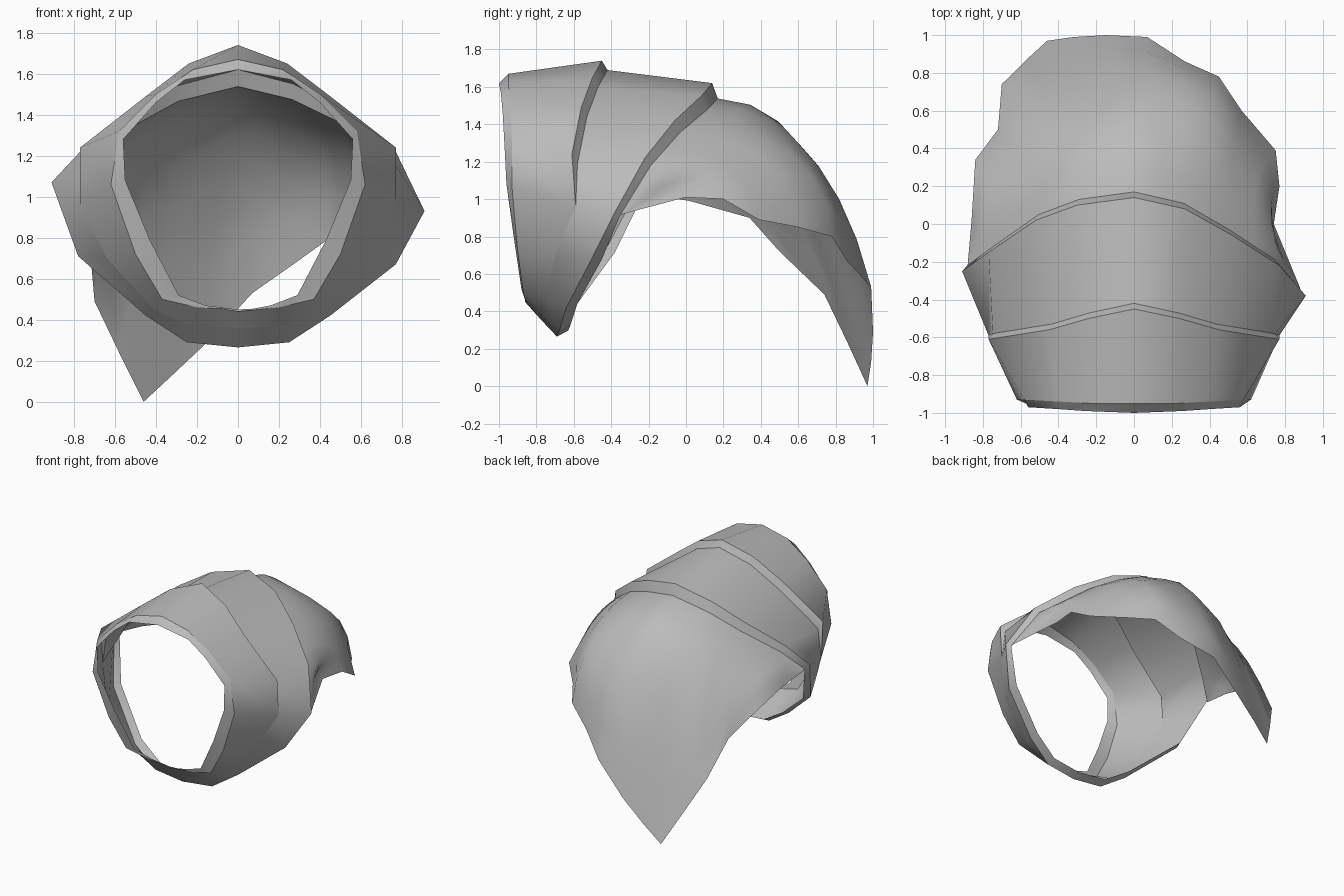
import bpy
import bmesh
import math
from mathutils import Vector

old = bpy.data.objects.get("Cube")
if old:
    bpy.data.objects.remove(old, do_unlink=True)

cloth = bpy.data.materials.new("plain_grey")
cloth.use_nodes = True
grey = (0.5, 0.5, 0.5, 1)
cloth.diffuse_color = grey
cloth.node_tree.nodes["Principled BSDF"].inputs["Base Color"].default_value = grey


def loft(name, rows, closed):
    """Skin a list of equally long rows of points."""
    bm = bmesh.new()
    grid = [[bm.verts.new(p) for p in row] for row in rows]
    count = len(rows[0])
    for a, b in zip(grid, grid[1:]):
        for i in range(count if closed else count - 1):
            j = (i + 1) % count
            bm.faces.new((a[i], a[j], b[j], b[i]))
    bmesh.ops.remove_doubles(bm, verts=bm.verts, dist=0.0005)
    bmesh.ops.dissolve_degenerate(bm, edges=bm.edges, dist=0.0005)
    bmesh.ops.recalc_face_normals(bm, faces=bm.faces)
    # make the skin face away from the middle
    middle = Vector((0, -0.2, 0.9))
    facing = sum(f.normal.dot(f.calc_center_median() - middle) * f.calc_area()
                 for f in bm.faces)
    if facing < 0:
        bmesh.ops.reverse_faces(bm, faces=bm.faces)
    mesh = bpy.data.meshes.new(name)
    bm.to_mesh(mesh)
    bm.free()
    mesh.materials.append(cloth)
    obj = bpy.data.objects.new(name, mesh)
    bpy.context.collection.objects.link(obj)
    bpy.ops.object.select_all(action="DESELECT")
    obj.select_set(True)
    bpy.context.view_layer.objects.active = obj
    bpy.ops.object.shade_smooth_by_angle(angle=math.radians(75))


def ring(half):
    """Mirror a half ring, listed from crown to chin, into a full one."""
    half = [Vector(p) for p in half]
    return half + [Vector((-p.x, p.y, p.z)) for p in half[-2:0:-1]]


def sample(points, t):
    """Point at fraction t along a polyline."""
    s = t * (len(points) - 1)
    i = min(int(s), len(points) - 2)
    return points[i].lerp(points[i + 1], s - i)


# Rings of the hood
rim = ring([(0, -.95, 1.67), (.22, -.95, 1.62), (.4, -.94, 1.5),
            (.58, -.93, 1.32), (.62, -.93, 1.06), (.5, -.9, .72),
            (.37, -.87, .5), (.2, -.86, .46), (0, -.86, .45)])
front = ring([(0, -1, 1.62), (.26, -.99, 1.57), (.4, -.98, 1.46),
              (.56, -.97, 1.28), (.55, -.96, 1.08), (.43, -.92, .79),
              (.29, -.88, .52), (.16, -.86, .47), (0, -.86, .44)])
step = ring([(0, -.45, 1.74), (.24, -.5, 1.65), (.45, -.56, 1.49),
             (.77, -.61, 1.24), (.77, -.59, .96), (.64, -.7, .7),
             (.41, -.75, .45), (.23, -.77, .37), (0, -.78, .36)])
back = ring([(0, .14, 1.62), (.27, .08, 1.55), (.52, -.06, 1.42),
             (.77, -.22, 1.22), (.91, -.38, .93), (.77, -.51, .67),
             (.45, -.64, .42), (.25, -.68, .29), (0, -.69, .265)])
# the wearer's right side of the back edge sits a little further back
back[11:] = [Vector(p) for p in [
    (-.78, -.44, .71), (-.91, -.25, 1.07), (-.77, -.15, 1.22),
    (-.52, .02, 1.41), (-.3, .1, 1.54)]]

# Overlap steps: the first fades out down the sides, the second runs all round
tuck = [p + Vector((-.03 * p.x, .03, -.05)) if p.z > 1 else p.copy() for p in step]
under = [Vector((p.x * .97, p.y + (.03 if p.z > .9 else .06),
                 .8 + (p.z - .8) * (.9 if p.z > .8 else .94))) for p in back]

loft("hood_rim", [front, rim], True)
loft("hood_front_band", [rim, step], True)
loft("hood_front_step", [step, tuck], True)
loft("hood_back_band", [tuck, back], True)
loft("hood_back_step", [back, under], True)

# Cape: swept from the back of the hood to a hem with an off-centre point
hem = [Vector(p) for p in [
    (-.88, -.21, 1.03), (-.86, .02, .99), (-.84, .34, .9), (-.72, .5, .72),
    (-.7, .74, .49), (-.58, .86, .24), (-.46, .97, 0), (-.32, .99, .13),
    (-.15, 1, .29), (.07, .99, .53), (.27, .86, .67), (.45, .78, .8),
    (.57, .6, .85), (.75, .39, .89), (.77, .2, 1), (.74, 0, 1.01),
    (.88, -.34, .92)]]
neck = under[12:] + under[:5]
columns = []
for i, end in enumerate(hem):
    start = sample(neck, i / (len(hem) - 1))
    reach = (end - start).length
    pull = start + Vector((0, .29 * reach, -.01))
    # the cloth leans in above the hem, except at the full back corner
    lean = .25 if end.x > .2 and end.y > .55 else 1
    drop = end + Vector((-.22 * lean * (end.x + .08), -.12 * lean, .49)) * reach
    column = []
    for k in range(8):
        t = k / 7
        u = 1 - t
        column.append(start * u**3 + pull * 3 * u * u * t
                      + drop * 3 * u * t * t + end * t**3)
    columns.append(column)
loft("cape", columns, False)
